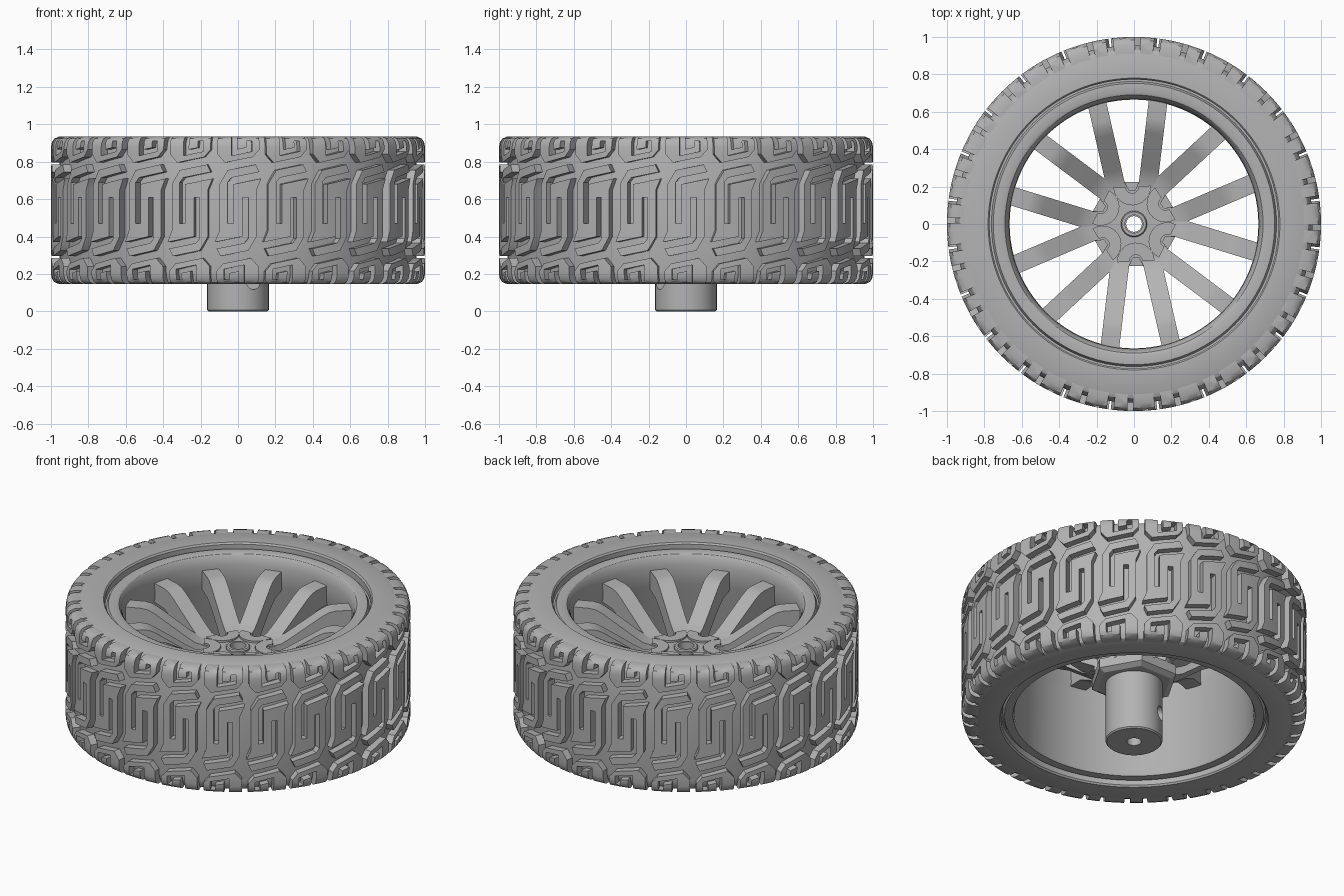
import bpy, bmesh, math
from math import sin, cos, pi, radians, sqrt
from mathutils import Matrix

cube = bpy.data.objects.get("Cube")
if cube:
    bpy.data.objects.remove(cube)

GREY = (0.45, 0.45, 0.45, 1)
grey = bpy.data.materials.new("plain grey")
grey.use_nodes = True
grey.diffuse_color = GREY
bsdf = next(n for n in grey.node_tree.nodes if n.type == 'BSDF_PRINCIPLED')
bsdf.inputs["Base Color"].default_value = GREY

MID = 0.54       # height of the tyre's middle
BLOCKS = 24      # tread repeats around the tyre


def finish(name, bm, angle=30):
    """Turn a bmesh into a named, shaded object."""
    bmesh.ops.recalc_face_normals(bm, faces=bm.faces)
    mesh = bpy.data.meshes.new(name)
    bm.to_mesh(mesh)
    bm.free()
    mesh.materials.append(grey)
    obj = bpy.data.objects.new(name, mesh)
    bpy.context.collection.objects.link(obj)
    bpy.ops.object.select_all(action='DESELECT')
    obj.select_set(True)
    bpy.context.view_layer.objects.active = obj
    bpy.ops.object.shade_smooth_by_angle(angle=radians(angle))
    return obj


def revolve(name, profile, segs=96, radius=lambda r, t: r, turn=0):
    """Spin a closed (radius, height) profile about the z axis."""
    bm = bmesh.new()
    rings = []
    for i in range(segs):
        t = 2 * pi * i / segs
        ring = []
        for r, z in profile:
            q = radius(r, t)
            ring.append(bm.verts.new((q * cos(t + turn), q * sin(t + turn), z)))
        rings.append(ring)
    n = len(profile)
    for i in range(segs):
        a, b = rings[i], rings[(i + 1) % segs]
        for j in range(n):
            k = (j + 1) % n
            bm.faces.new((a[j], b[j], b[k], a[k]))
    return finish(name, bm)


def prism(points, low, high):
    """Closed prism from an outline in x and y."""
    bm = bmesh.new()
    bottom = [bm.verts.new((x, y, low)) for x, y in points]
    top = [bm.verts.new((x, y, high)) for x, y in points]
    bm.faces.new(bottom)
    bm.faces.new(top)
    for i in range(len(points)):
        j = (i + 1) % len(points)
        bm.faces.new((bottom[i], bottom[j], top[j], top[i]))
    bmesh.ops.recalc_face_normals(bm, faces=bm.faces)
    return bm


def repeat(name, template, matrices, angle=30):
    """Collect transformed copies of one bmesh in a single object."""
    source = bpy.data.meshes.new(name + "_template")
    template.to_mesh(source)
    template.free()
    bm = bmesh.new()
    for m in matrices:
        part = source.copy()
        part.transform(m)
        bm.from_mesh(part)
        bpy.data.meshes.remove(part)
    bpy.data.meshes.remove(source)
    return finish(name, bm, angle)


def turned(point):
    return (-point[0], -point[1])


# Tyre carcass, with rounded corners, mirrored about its middle
half = [(0.772, 0.385), (0.78, 0.395), (0.91, 0.395), (0.932, 0.385),
        (0.948, 0.36), (0.955, 0.33)]
revolve("tyre", [(r, MID + v) for r, v in half]
        + [(r, MID - v) for r, v in reversed(half)], 144)


# Tread blocks: flat outlines wrapped round the tyre
def tread(name, outline):
    bm = prism(outline, 0, 1)
    bmesh.ops.triangulate(bm, faces=bm.faces)
    cuts = [((0, s * v, 0), (0, 1, 0)) for v in (0.34, 0.365, 0.383) for s in (-1, 1)]
    cuts += [((u, 0, 0), (1, 0, 0)) for u in (-0.05, 0.05)]
    for co, no in cuts:
        bmesh.ops.bisect_plane(bm, geom=bm.verts[:] + bm.edges[:] + bm.faces[:],
                               plane_co=co, plane_no=no)
    for vert in bm.verts:
        u, v, h = vert.co
        t = min(1, max(0, (abs(v) - 0.34) / 0.055))
        r = 1 - 0.045 * (1 - sqrt(1 - t * t)) if h > 0.5 else 0.91
        vert.co = (r * sin(u), -r * cos(u), MID + v)
    spins = [Matrix.Rotation(2 * pi * i / BLOCKS, 4, 'Z') for i in range(BLOCKS)]
    repeat(name, bm, spins)


hook = [(-0.10, 0.14), (-0.055, 0.215), (0.095, 0.245), (0.115, 0.205),
        (-0.035, 0.175), (-0.055, 0.15), (-0.055, -0.07), (-0.025, -0.07),
        (-0.025, 0.14), (0.125, 0.17), (0.10, 0.11)]
tread("centre_tread", hook + [turned(p) for p in hook])

shoulder = [(-0.11, 0.395), (-0.11, 0.30), (-0.07, 0.255), (0.08, 0.285),
            (0.115, 0.325), (0.115, 0.395), (-0.005, 0.395), (-0.005, 0.325),
            (0.045, 0.335), (0.045, 0.37), (0.075, 0.37), (0.075, 0.315),
            (-0.035, 0.292), (-0.035, 0.395)]
tread("upper_shoulder_tread", shoulder)
tread("lower_shoulder_tread", [turned(p) for p in shoulder])

# Rim barrel with rounded lips
revolve("rim", [(0.78, 0.885), (0.762, 0.885), (0.752, 0.905), (0.705, 0.908),
                (0.69, 0.902), (0.678, 0.885), (0.668, 0.84), (0.665, 0.72),
                (0.69, 0.66), (0.695, 0.19), (0.702, 0.175), (0.752, 0.175),
                (0.762, 0.195), (0.78, 0.195)])

# Twelve bent spokes, in six pairs
PAIR_TURNS = [Matrix.Rotation(radians(3 + 60 * i), 4, 'Z') for i in range(6)]
side = [(0, 0.62), (0.05, 0.63), (0.10, 0.66), (0.29, 0.79), (0.33, 0.812),
        (0.37, 0.82), (0.49, 0.82), (0.49, 0.70), (0.37, 0.69), (0.27, 0.64),
        (0.10, 0.52), (0, 0.49)]
spoke = prism(side, -0.05, 0.05)
upright = Matrix(((0, 0, 1, 0), (1, 0, 0, 0), (0, 1, 0, 0), (0, 0, 0, 1)))
places = []
for turn in PAIR_TURNS:
    for s in (-1, 1):
        lean = Matrix.Rotation(radians(-9.9 * s), 4, 'Z')
        places.append(turn @ Matrix.Translation((0.083 * s, 0.19, 0)) @ lean @ upright)
repeat("spokes", spoke, places, 20)

# Horseshoe pads where each pair of spokes meets the hub
arc = [pi + pi * i / 12 for i in range(13)]
pad = [(0.1 * cos(a), 0.2 + 0.1 * sin(a)) for a in arc]
pad += [(0.035 * cos(a), 0.2 + 0.035 * sin(a)) for a in reversed(arc)]
repeat("hub_pads", prism(pad, 0.55, 0.632), PAIR_TURNS)


# Hub disc, notched between the spokes of each pair
def notched(r, t):
    off = abs((math.degrees(t) + 30) % 60 - 30)
    return 0.18 if r > 0.2 and off < 7 else r


revolve("hub", [(0.05, 0.45), (0.23, 0.45), (0.235, 0.615), (0.23, 0.62), (0.05, 0.62)],
        72, notched, radians(33))
revolve("bore_ring", [(0.048, 0.58), (0.07, 0.58), (0.07, 0.63), (0.064, 0.637),
                      (0.048, 0.637)], 40)

# Hexagonal flange and mounting shaft
revolve("hex_flange", [(0.10, 0.38), (0.225, 0.38), (0.26, 0.40), (0.26, 0.46),
                       (0.10, 0.46)], 6)
shaft = revolve("shaft", [(0.042, 0), (0.158, 0), (0.165, 0.008), (0.165, 0.47),
                          (0.042, 0.47)], 64)

# Cross hole for a set screw, drilled through the shaft
bm = bmesh.new()
bmesh.ops.create_cone(bm, cap_ends=True, segments=24, radius1=0.043, radius2=0.043,
                      depth=0.6, matrix=Matrix.Translation((0, 0, 0.16))
                      @ Matrix.Rotation(radians(-59), 4, 'Z')
                      @ Matrix.Rotation(pi / 2, 4, 'Y'))
drill = finish("drill_cutter", bm)
drill.hide_render = True
cut = shaft.modifiers.new("cross hole", 'BOOLEAN')
cut.object = drill
cut.operation = 'DIFFERENCE'
cut.solver = 'EXACT'
bpy.ops.object.select_all(action='DESELECT')
shaft.select_set(True)
bpy.context.view_layer.objects.active = shaft
bpy.ops.object.modifier_apply(modifier=cut.name)
bpy.data.objects.remove(drill)
bpy.ops.object.shade_smooth_by_angle(angle=radians(30))
